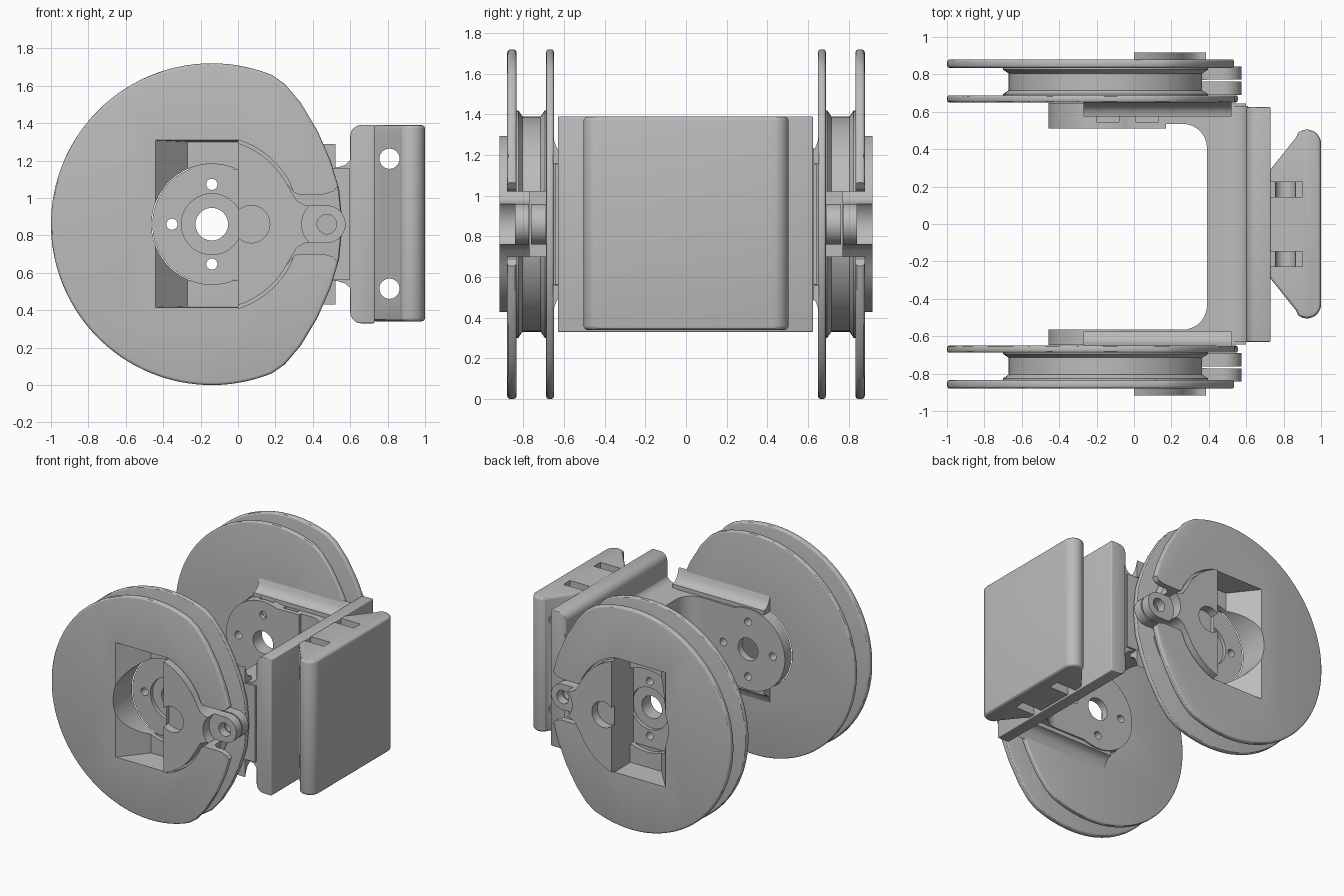
import bpy, bmesh, math
from mathutils import Vector

if "Cube" in bpy.data.objects:
    bpy.data.objects.remove(bpy.data.objects["Cube"])

grey = bpy.data.materials.new("plain grey")
grey.use_nodes = True
COLOUR = (0.5, 0.5, 0.5, 1)
grey.diffuse_color = COLOUR
grey.node_tree.nodes["Principled BSDF"].inputs["Base Color"].default_value = COLOUR

CX, CZ = -0.14, 0.86      # wheel axis


def place(axis, a, b, t):
    return {"x": (t, a, b), "y": (a, t, b), "z": (a, b, t)}[axis]


def loft(name, axis, sections):
    """Closed solid through matching outlines, given as (offset, points)."""
    bm = bmesh.new()
    rings = [[bm.verts.new(place(axis, a, b, t)) for a, b in pts] for t, pts in sections]
    for low, high in zip(rings, rings[1:]):
        for i in range(len(low)):
            j = (i + 1) % len(low)
            bm.faces.new((low[i], low[j], high[j], high[i]))
    bm.faces.new(rings[0])
    bm.faces.new(rings[-1])
    bmesh.ops.recalc_face_normals(bm, faces=bm.faces)
    mesh = bpy.data.meshes.new(name)
    bm.to_mesh(mesh)
    bm.free()
    mesh.materials.append(grey)
    obj = bpy.data.objects.new(name, mesh)
    bpy.context.collection.objects.link(obj)
    return obj


def prism(name, axis, pts, lo, hi):
    return loft(name, axis, [(lo, pts), (hi, pts)])


def arc(x, z, r, start, end, steps=24):
    angles = [math.radians(start + (end - start) * i / steps) for i in range(steps + 1)]
    return [(x + r * math.cos(a), z + r * math.sin(a)) for a in angles]


def circle(x, z, r, steps=40):
    return arc(x, z, r, 0, 360, steps)[:-1]


def rect(a0, a1, b0, b1):
    return [(a0, b0), (a1, b0), (a1, b1), (a0, b1)]


def both_z(upper):
    """Complete an outline by mirroring it about the axle height."""
    return upper + [(x, 2 * CZ - z) for x, z in reversed(upper)]


def bake(obj):
    graph = bpy.context.evaluated_depsgraph_get()
    mesh = bpy.data.meshes.new_from_object(obj.evaluated_get(graph))
    obj.modifiers.clear()
    obj.data = mesh


def soften(obj, width, angle=35):
    mod = obj.modifiers.new("soft edges", "BEVEL")
    mod.width, mod.segments = width, 3
    mod.limit_method, mod.angle_limit = "ANGLE", math.radians(angle)
    bake(obj)
    return obj


def cut(obj, cutters):
    for cutter in cutters:
        cutter.hide_render = True
        mod = obj.modifiers.new("cut", "BOOLEAN")
        mod.operation, mod.object, mod.solver = "DIFFERENCE", cutter, "EXACT"
    bake(obj)
    return obj


def drop(objs):
    for o in objs:
        bpy.data.objects.remove(o)


# Wheel: two cam-shaped flanges around a grooved hub
nose = [(0.555, 0.9), (0.54, 1.05), (0.495, 1.2), (0.425, 1.36), (0.335, 1.51), (0.25, 1.61)]
outline = both_z(nose + arc(CX, CZ, 0.86, 68, 180, 48)[:-1])
inner_flange = soften(prism("inner_flange", "y", outline, 0.65, 0.688), 0.012)
outer_flange = soften(prism("outer_flange", "y", outline, 0.834, 0.88), 0.015)
hub = loft("wheel_hub", "y", [(y, circle(CX, CZ, r, 72)) for y, r in
           ((0.68, 0.56), (0.695, 0.56), (0.715, 0.53), (0.805, 0.53), (0.825, 0.56), (0.84, 0.56))])

# Wheel openings: sloped window, pocket for the arm end, notch for the clamp lug
def segment(r):
    upper = arc(CX, CZ, r, 28, math.degrees(math.acos(-CX / r)), 20)
    return both_z([(0.39, 0.96), (0.355, 0.962), (0.315, 0.985)] + upper)


def arm_outline(r, end):
    return [(end, CZ - 0.297)] + arc(CX, CZ, r, 292, 68, 48) + [(end, CZ + 0.297)]


window = loft("window_cutter", "y", [(0.688, rect(-0.27, 0, 0.42, 1.3)),
                                     (0.9, rect(-0.458, 0, 0.415, 1.31))])
pocket = prism("pocket_cutter", "y", arm_outline(0.322, 0), 0.6, 0.95)
notch = prism("notch_cutter", "y", both_z([(0.24, 1.1), (0.3, 1.03), (0.32, 1.02), (0.46, 1.02),
              (0.51, 1.035), (0.54, 1.07), (0.65, 1.1)]), 0.688, 0.95)
seat = prism("seat_cutter", "y", segment(0.472), 0.85, 0.95)
drill = [prism("axle_cutter", "y", circle(0.07, CZ, 0.033), 0.6, 0.95)]
cut(inner_flange, [pocket] + drill)
cut(hub, [window, pocket, notch] + drill)
cut(outer_flange, [window, pocket, notch, seat])

# Clamp half-disc with screw seat and lug
clamp = prism("clamp_plate", "y", segment(0.455), 0.77, 0.918)
seats = [prism("screw_cutter", "y", circle(0.07, CZ, 0.1), 0.85, 0.95),
         prism("lug_seat_cutter", "y", circle(0.475, CZ, 0.135), 0.84, 0.95)]
lug_hole = prism("lug_cutter", "y", circle(0.475, CZ, 0.052), 0.6, 0.95)
cut(clamp, seats + drill + [lug_hole])
lug_shape = arc(0.475, CZ, 0.1, -90, 90) + [(0.3, CZ + 0.1), (0.3, CZ - 0.1)]
lugs = [cut(prism("clamp_lug_" + n, "y", lug_shape, lo, hi), [lug_hole])
        for n, lo, hi in (("inner", 0.69, 0.762), ("outer", 0.772, 0.842))]
drop([window, pocket, notch, seat, lug_hole] + drill + seats)

# Guide rails on the inner side of the wheel
rail = [(0.655, 1.158), (0.575, 1.158), (0.575, 1.19), (0.6, 1.195),
        (0.625, 1.215), (0.64, 1.245), (0.655, 1.29)]
rails = [prism("upper_rail", "x", rail, -0.27, 0.52),
         prism("lower_rail", "x", [(y, 2 * CZ - z) for y, z in rail], -0.27, 0.52)]

# Opposite wheel
for part in [inner_flange, outer_flange, hub, clamp] + lugs + rails:
    twin = part.copy()
    twin.data = part.data.copy()
    twin.name = "front_" + part.name
    part.name = "back_" + part.name
    for v in twin.data.vertices:
        v.co.y = -v.co.y
    twin.data.flip_normals()
    bpy.context.collection.objects.link(twin)

# Fork arms with round drilled ends
for name, side, inside in (("back_arm", 1, 0.51), ("front_arm", -1, 0.565)):
    arm = prism(name, "y", arm_outline(0.318, 0.17 if side > 0 else 0.4), side * inside, side * 0.648)
    holes = [prism("bore", "y", circle(CX, CZ, 0.087), -1, 1),
             prism("counterbore", "y", circle(CX, CZ, 0.163), side * 0.62, side * 0.7)]
    holes += [prism("screw_hole", "y", circle(CX + 0.213 * dx, CZ + 0.213 * dz, 0.03, 20), -1, 1)
              for dx, dz in ((1, 0), (-1, 0), (0, 1), (0, -1))]
    if side > 0:
        holes += [prism("nut_slot", "z", rect(x, x + 0.12, 0.545, 0.575), 1.0, 1.3) for x in (-0.2, 0.01)]
    cut(arm, holes)
    drop(holes)

# Fork base with rounded inner corners
base = ([(0.6, -0.645), (0.6, 0.645), (0.16, 0.645), (0.16, 0.535)]
        + arc(0.26, 0.405, 0.13, 90, 0, 12) + arc(0.26, -0.435, 0.13, 0, -90, 12)
        + [(0.16, -0.565), (0.16, -0.645)])
prism("fork_base", "z", base, CZ - 0.297, CZ + 0.297)
flare = both_z([(0.61, 1.235), (0.598, 1.2), (0.575, 1.178), (0.535, 1.165), (0.45, 1.155)])
prism("base_flare", "y", flare, -0.63, 0.63)

# Mounting plate
plate = both_z([(0.73, 1.39)] + arc(0.66, 1.33, 0.06, 90, 180, 10))
soften(prism("mounting_plate", "y", plate, -0.63, 0.625), 0.006, 50)

# Strap block: sloped sides, cross holes and strap slots
half = [(0.72, 0.28), (0.868, 0.465)] + arc(0.925, 0.43, 0.075, 130, 0, 12)
block = prism("strap_block", "z", half + [(x, -y) for x, y in reversed(half)], 0.34, 1.39)
soften(block, 0.02, 50)
holes = [prism("cross_hole", "y", circle(0.81, z, 0.054), -0.6, 0.6) for z in (0.515, 1.21)]
holes += [prism("strap_slot", "z", rect(0.725, 0.9, y - 0.04, y + 0.04), lo, hi)
          for y in (-0.188, 0.185) for lo, hi in ((0.2, 0.515), (1.21, 1.5))]
cut(block, holes)
drop(holes)

# Smooth the curves and keep the edges crisp
for o in bpy.context.scene.objects:
    o.select_set(o.type == "MESH")
    if o.type == "MESH":
        bpy.context.view_layer.objects.active = o
bpy.ops.object.shade_smooth_by_angle(angle=math.radians(30))
